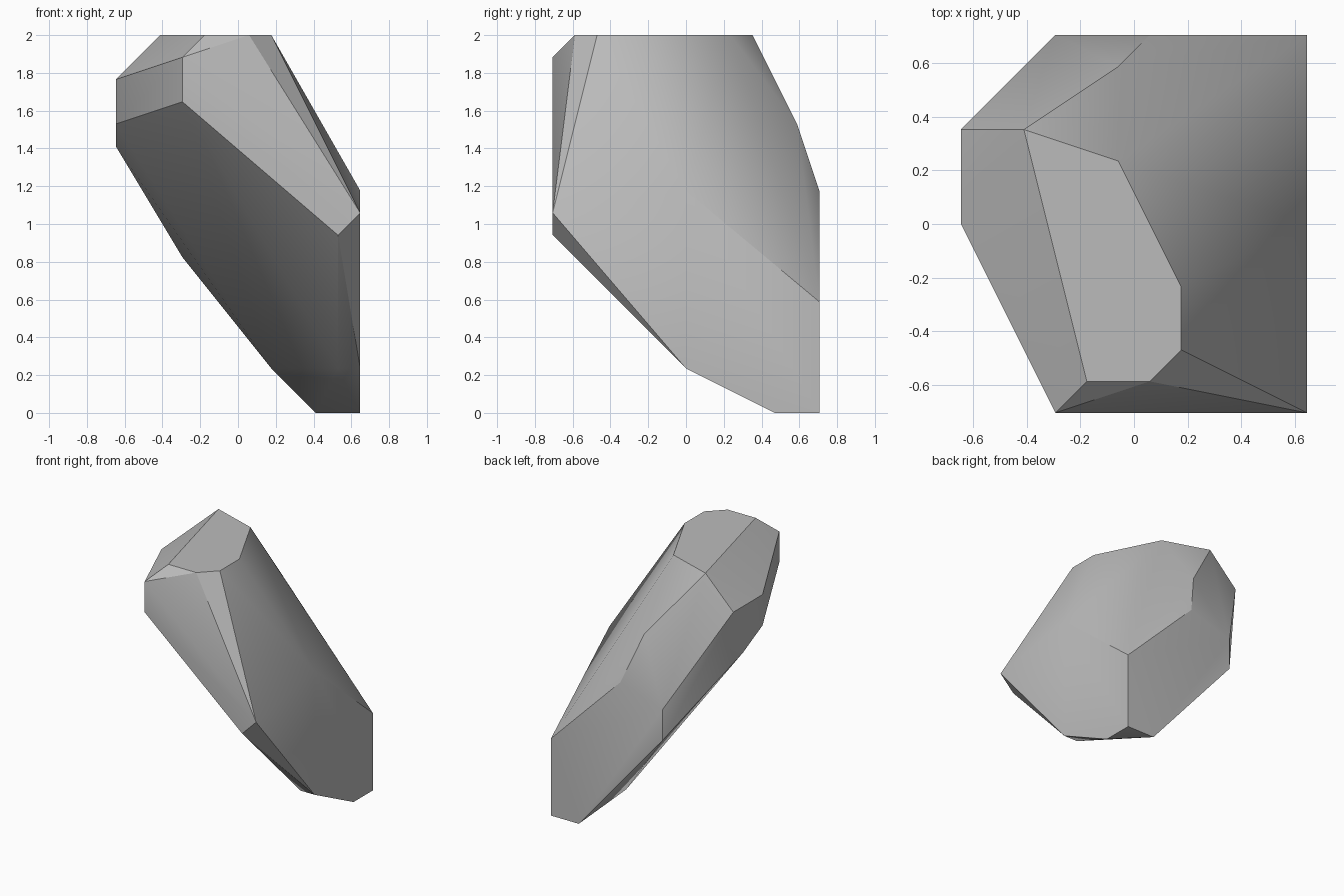
import bpy
import bmesh
import math
from mathutils import Vector

# Remove the default object
default_cube = bpy.data.objects.get("Cube")
if default_cube:
    bpy.data.objects.remove(default_cube, do_unlink=True)

# The stone is cut on a regular lattice: width, depth and height in cells
CELLS = Vector((11, 12, 17))
STEP = 2 / CELLS.z

# Corner points of the cut stone, in lattice cells
crown = [(2, 9, 17), (5, 8, 17), (7, 4, 17), (7, 2, 17), (6, 1, 17), (4, 1, 17)]
shoulder = [(0, 6, 15), (0, 9, 15), (0, 6, 13), (0, 8, 12), (5, 11, 13)]
front_facet = [(3, 0, 16), (3, 0, 14), (10, 0, 8), (11, 0, 9)]
back_facet = [(3, 12, 9), (3, 12, 7), (6, 12, 10), (11, 12, 5)]
side_facet = [(11, 6, 10), (11, 6, 2), (10, 6, 2)]
foot = [(11, 12, 0), (11, 10, 0), (9, 12, 0), (7, 10, 2)]


def lattice_to_world(cell):
    """Centre a lattice point on x and y, leaving z on the ground."""
    centre = Vector((CELLS.x / 2, CELLS.y / 2, 0))
    return (Vector(cell) - centre) * STEP


def make_material(name, colour):
    material = bpy.data.materials.new(name)
    material.use_nodes = True
    material.diffuse_color = colour
    shader = material.node_tree.nodes["Principled BSDF"]
    shader.inputs["Base Color"].default_value = colour
    shader.inputs["Roughness"].default_value = 0.8
    return material


def make_hull(name, points, material):
    """Wrap the corner points in a convex skin and merge its flat facets."""
    bm = bmesh.new()
    for point in points:
        bm.verts.new(lattice_to_world(point))
    hull = bmesh.ops.convex_hull(bm, input=bm.verts)
    loose = {v for v in hull["geom_interior"] + hull["geom_unused"]
             if isinstance(v, bmesh.types.BMVert)}
    bmesh.ops.delete(bm, geom=list(loose), context="VERTS")
    bmesh.ops.dissolve_limit(bm, angle_limit=math.radians(1),
                             verts=bm.verts, edges=bm.edges)
    bmesh.ops.recalc_face_normals(bm, faces=bm.faces)
    mesh = bpy.data.meshes.new(name)
    bm.to_mesh(mesh)
    bm.free()
    mesh.materials.append(material)
    obj = bpy.data.objects.new(name, mesh)
    bpy.context.collection.objects.link(obj)
    return obj


# Leaning stone shard
grey = make_material("stone_grey", (0.5, 0.5, 0.5, 1))
stone = make_hull("stone_shard", crown + shoulder + front_facet
                  + back_facet + side_facet + foot, grey)

# Soften shallow facets, keep the strong edges crisp
bpy.ops.object.select_all(action="DESELECT")
stone.select_set(True)
bpy.context.view_layer.objects.active = stone
bpy.ops.object.shade_smooth_by_angle(angle=math.radians(30))
